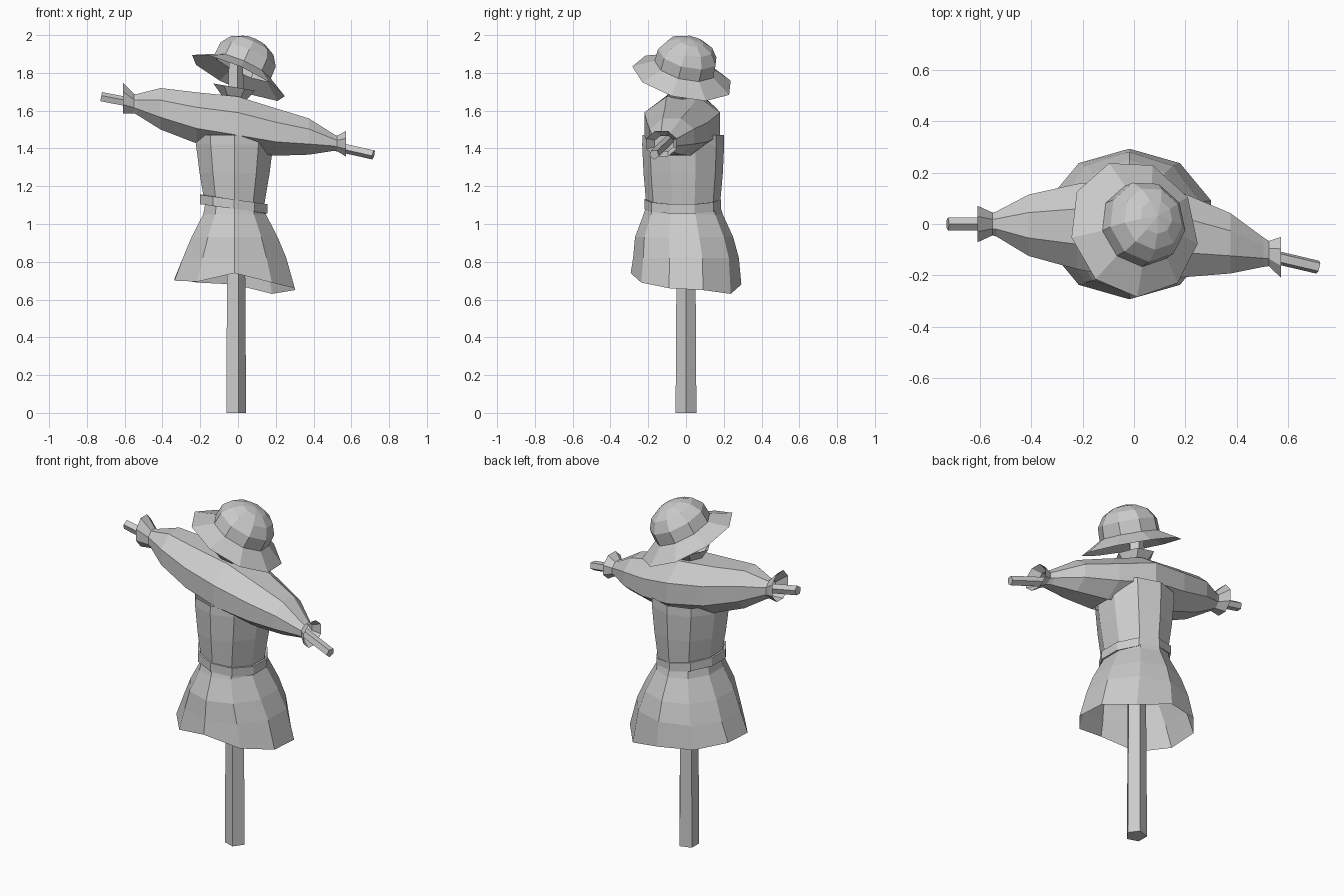
import bpy, bmesh
from math import sin, cos, radians, tau
from mathutils import Vector

if "Cube" in bpy.data.objects:
    bpy.data.objects.remove(bpy.data.objects["Cube"])

X, Y, Z = Vector((1, 0, 0)), Vector((0, 1, 0)), Vector((0, 0, 1))


def ring(center, ru, rv, n, phase=0, u=X, v=Y):
    """Elliptical polygon spanned by the axes u and v."""
    angles = [radians(phase) + tau * i / n for i in range(n)]
    return [Vector(center) + u * ru * cos(a) + v * rv * sin(a) for a in angles]


def loft(name, rings, cap_start=False, cap_end=False, skip=(), thickness=0):
    """Join successive rings with flat quads; skip holds (segment, side) gaps."""
    bm = bmesh.new()
    vs = [[bm.verts.new(p) for p in r] for r in rings]
    n = len(vs[0])
    for s in range(len(vs) - 1):
        for i in range(n):
            if (s, i) not in skip:
                j = (i + 1) % n
                bm.faces.new((vs[s][i], vs[s][j], vs[s + 1][j], vs[s + 1][i]))
    if cap_start:
        bm.faces.new(vs[0][::-1])
    if cap_end:
        bm.faces.new(vs[-1])
    bmesh.ops.remove_doubles(bm, verts=bm.verts[:], dist=1e-5)
    bmesh.ops.recalc_face_normals(bm, faces=bm.faces[:])
    mesh = bpy.data.meshes.new(name)
    bm.to_mesh(mesh)
    bm.free()
    ob = bpy.data.objects.new(name, mesh)
    bpy.context.collection.objects.link(ob)
    if thickness:
        mod = ob.modifiers.new("thickness", 'SOLIDIFY')
        mod.thickness = thickness
    return ob


def stick(name, start, end, radius):
    start, end = Vector(start), Vector(end)
    d = (end - start).normalized()
    u = Y.cross(d).normalized()
    v = d.cross(u)
    loft(name, [ring(p, radius, radius, 5, 0, u, v) for p in (start, end)], True, True)


# Five-sided post, reaching up into the hat
loft("post", [ring((-0.015, 0, z), r, r, 5) for z, r in ((0, 0.058), (1.55, 0.048), (1.91, 0.04))],
     True, True)

# Arm sticks poking out of the cuffs
stick("left_arm_stick", (0, 0, 1.53), (-0.725, 0, 1.672), 0.027)
stick("right_arm_stick", (0, 0, 1.53), (0.717, -0.168, 1.368), 0.027)

# Tunic body and flared skirt with an uneven hem
body = [(1.47, -0.015, 0.215, 0.215), (1.42, -0.015, 0.215, 0.217), (1.27, -0.015, 0.195, 0.21),
        (1.10, -0.015, 0.165, 0.195), (1.05, -0.015, 0.175, 0.21),
        (0.93, -0.01, 0.24, 0.26), (0.82, 0, 0.288, 0.28)]
tunic = [ring((-0.018, y, z), rx, ry, 10, 18) for z, y, rx, ry in body]
hem = ring((-0.018, 0, 0), 0.335, 0.293, 10, 18)
hem_z = [0.65, 0.63, 0.68, 0.69, 0.71, 0.70, 0.695, 0.74, 0.69, 0.66]
for p, z in zip(hem, hem_z):
    p.z = z
loft("tunic_body", tunic + [hem])

# Sleeves run as one tube across the shoulders, ending in flared cuffs
sections = [(-0.61, 0, 1.667, 0.073, 0.085), (-0.55, 0, 1.637, 0.045, 0.052),
            (-0.535, 0, 1.633, 0.05, 0.056), (-0.41, -0.005, 1.61, 0.122, 0.112),
            (-0.22, -0.01, 1.562, 0.17, 0.138), (0, -0.02, 1.53, 0.205, 0.148),
            (0.2, -0.045, 1.487, 0.165, 0.128), (0.375, -0.075, 1.463, 0.12, 0.098),
            (0.505, -0.11, 1.432, 0.058, 0.046), (0.525, -0.115, 1.426, 0.05, 0.042),
            (0.573, -0.13, 1.425, 0.082, 0.07)]
tube = [ring((x, y, z), ry * 1.06, rz * 1.06, 8, 22.5, Y, Z) for x, y, z, ry, rz in sections]
loft("sleeves", tube, skip={(4, 5), (5, 5)})

# Belt: a tilted band around the waist
bu = Vector((1, 0, -0.14))
belt_frame = [ring((-0.022, -0.018, z), 0.188, 0.203, 10, 18, bu, Y) for z in (1.08, 1.13)]
loft("belt", belt_frame, thickness=0.012)

# Flared collar
cu = Vector((1, 0, -0.17))
loft("collar", [ring((-0.02, -0.02, z), r, r, 6, 0, cu, Y)
                for z, r in ((1.655, 0.055), (1.725, 0.11))])

# Tilted hat: nine-sided brim, band and dome
axis = Vector((0.455, 0.24, 1)).normalized()
hu = (X - axis * X.dot(axis)).normalized()
hv = axis.cross(hu)
center = Vector((0, -0.018, 1.776))
profile = [(0, 0.273), (0.06, 0.165), (0.13, 0.162), (0.185, 0.125), (0.215, 0.068), (0.227, 0)]
loft("hat", [ring(center + axis * h, r, r, 9, -87, hu, hv) for h, r in profile])
